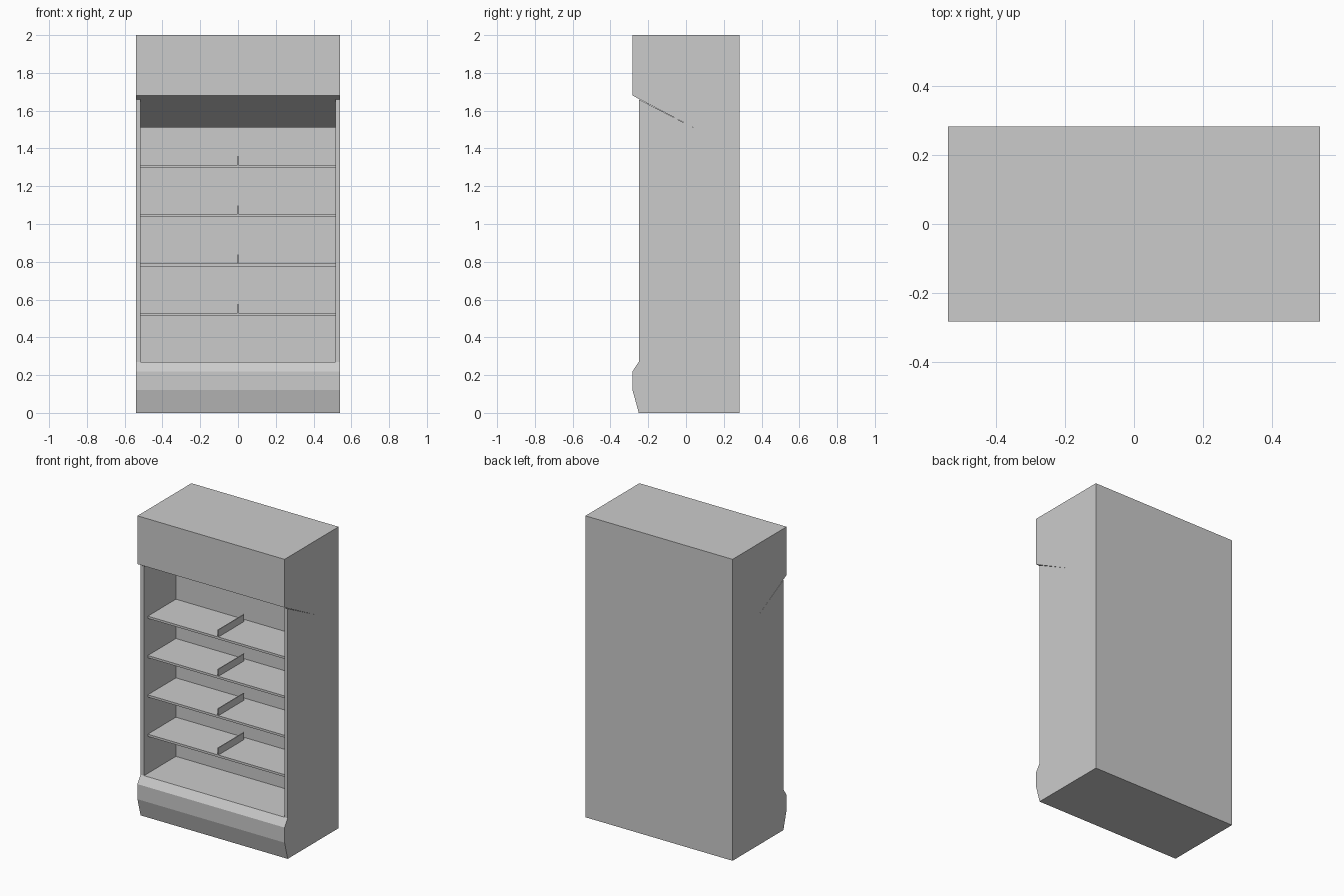
import bpy
import bmesh

if "Cube" in bpy.data.objects:
    bpy.data.objects.remove(bpy.data.objects["Cube"])


def extrude_profile(name, profile, x0, x1):
    """Solid made by sweeping a (y, z) profile from x0 to x1."""
    bm = bmesh.new()
    face = bm.faces.new([bm.verts.new((x0, y, z)) for y, z in profile])
    swept = bmesh.ops.extrude_face_region(bm, geom=[face])["geom"]
    verts = [v for v in swept if isinstance(v, bmesh.types.BMVert)]
    bmesh.ops.translate(bm, verts=verts, vec=(x1 - x0, 0, 0))
    bmesh.ops.recalc_face_normals(bm, faces=bm.faces)
    mesh = bpy.data.meshes.new(name)
    bm.to_mesh(mesh)
    bm.free()
    obj = bpy.data.objects.new(name, mesh)
    bpy.context.collection.objects.link(obj)
    return obj


def box(name, x0, x1, y0, y1, z0, z1):
    return extrude_profile(name, [(y0, z0), (y1, z0), (y1, z1), (y0, z1)], x0, x1)


W = 0.54        # half width
INNER = 0.515   # half width between the side panels
BACK = 0.283    # rear face
BASE_TOP = 0.27
HOOD_BOTTOM = 1.51

# Base plinth with a chamfered front
extrude_profile("base", [(-0.25, 0), (-BACK, 0.12), (-BACK, 0.22), (-0.25, BASE_TOP),
                         (BACK, BASE_TOP), (BACK, 0)], -W, W)

# Overhanging hood with a sloped underside
extrude_profile("hood", [(-BACK, 2), (-BACK, 1.68), (0.04, HOOD_BOTTOM),
                         (BACK, HOOD_BOTTOM), (BACK, 2)], -W, W)

# Side panels, their tops following the hood slope
side = [(-0.25, BASE_TOP), (BACK, BASE_TOP), (BACK, HOOD_BOTTOM),
        (0.04, HOOD_BOTTOM), (-0.25, 1.66)]
extrude_profile("left_side_panel", side, -W, -INNER)
extrude_profile("right_side_panel", side, INNER, W)

# Deep rear housing
box("back_panel", -INNER, INNER, 0.085, BACK, BASE_TOP, HOOD_BOTTOM)

# Shelves, each with a low central divider
for i in range(4):
    z = 0.515 + i * 0.261
    box(f"shelf_{i + 1}", -INNER, INNER, -0.21, 0.085, z, z + 0.015)
    box(f"shelf_divider_{i + 1}", -0.003, 0.003, -0.21, 0.06, z + 0.015, z + 0.062)
